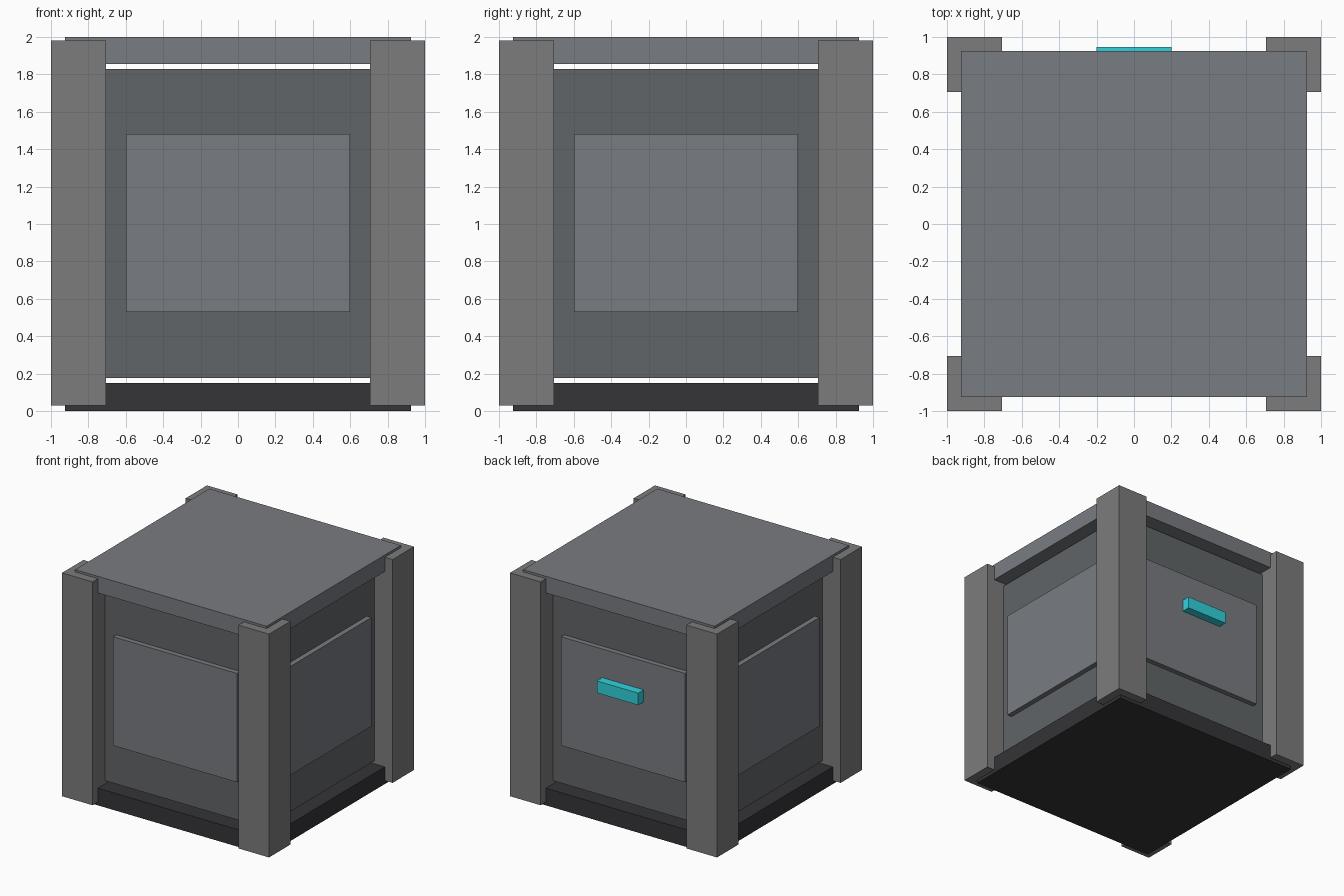
import bpy, bmesh
from math import pi
from mathutils import Matrix, Vector

if "Cube" in bpy.data.objects:
    bpy.data.objects.remove(bpy.data.objects["Cube"])


def material(name, rgb):
    m = bpy.data.materials.new(name)
    m.diffuse_color = (*rgb, 1)
    m.use_nodes = True
    m.node_tree.nodes["Principled BSDF"].inputs["Base Color"].default_value = m.diffuse_color
    return m


post_grey = material("post_grey", (0.20, 0.20, 0.20))
panel_grey = material("panel_grey", (0.19, 0.20, 0.22))
body_grey = material("body_grey", (0.12, 0.13, 0.135))
base_dark = material("base_dark", (0.035, 0.035, 0.04))
cyan = material("cyan", (0.03, 0.65, 0.72))


def box(name, lo, hi, mat, turn=0):
    """Box between two corners, turned about the vertical axis by quarter turns."""
    lo, hi = Vector(lo), Vector(hi)
    mtx = (Matrix.Rotation(turn * pi / 2, 4, 'Z')
           @ Matrix.Translation((lo + hi) / 2)
           @ Matrix.Diagonal((*(hi - lo), 1)))
    bm = bmesh.new()
    bmesh.ops.create_cube(bm, size=1, matrix=mtx)
    me = bpy.data.meshes.new(name)
    bm.to_mesh(me)
    bm.free()
    me.materials.append(mat)
    ob = bpy.data.objects.new(name, me)
    bpy.context.collection.objects.link(ob)
    return ob


# Base, floating body and lid, separated by thin gaps
box("base", (-0.925, -0.925, 0), (0.925, 0.925, 0.15), base_dark)
box("body", (-0.825, -0.825, 0.177), (0.825, 0.825, 1.83), body_grey)
box("lid", (-0.925, -0.925, 1.855), (0.925, 0.925, 2), panel_grey)

# Corner posts and raised side panels, one per quarter turn
for i, side in enumerate(("front", "right", "back", "left")):
    box(f"corner_post_{i + 1}", (-1, -1, 0.03), (-0.705, -0.705, 1.98), post_grey, i)
    box(f"{side}_panel", (-0.6, -0.87, 0.53), (0.6, -0.80, 1.48), panel_grey, i)

# Latch on the back panel
box("latch", (-0.2, 0.85, 1.125), (0.2, 0.945, 1.23), cyan)
